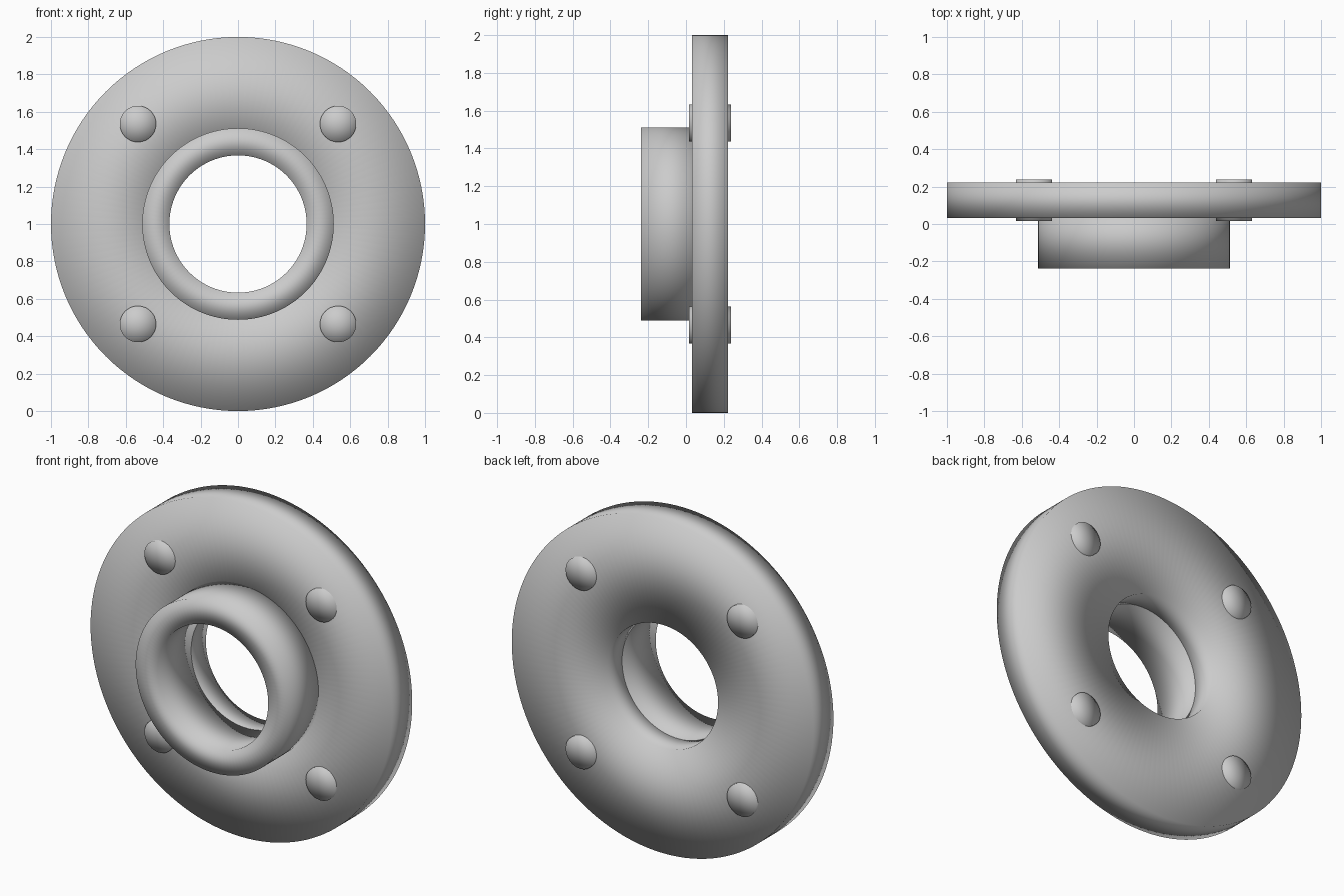
import bpy, bmesh
from math import pi
from mathutils import Matrix, Vector

CENTRE = Vector((0, 0, 1))

cube = bpy.data.objects.get("Cube")
if cube:
    bpy.data.objects.remove(cube, do_unlink=True)


def finish(name, bm, location):
    """Turn a bmesh into a fully smooth-shaded object."""
    bmesh.ops.recalc_face_normals(bm, faces=bm.faces)
    for face in bm.faces:
        face.smooth = True
    mesh = bpy.data.meshes.new(name)
    bm.to_mesh(mesh)
    bm.free()
    obj = bpy.data.objects.new(name, mesh)
    obj.location = location
    bpy.context.collection.objects.link(obj)
    return obj


def ring(name, inner, outer, front, back, steps=128):
    """Spin a rectangular section about the y axis."""
    bm = bmesh.new()
    section = [(inner, front), (outer, front), (outer, back), (inner, back)]
    verts = [bm.verts.new((r, y, 0)) for r, y in section]
    edges = [bm.edges.new((verts[i], verts[(i + 1) % 4])) for i in range(4)]
    bmesh.ops.spin(bm, geom=verts + edges, cent=(0, 0, 0), axis=(0, 1, 0),
                   angle=2 * pi, steps=steps)
    bmesh.ops.remove_doubles(bm, verts=bm.verts, dist=0.0001)
    return finish(name, bm, CENTRE)


def pin(name, x, z, radius, front, back):
    """A solid round pin lying along y."""
    bm = bmesh.new()
    bmesh.ops.create_cone(bm, cap_ends=True, cap_tris=True, segments=48,
                          radius1=radius, radius2=radius, depth=back - front,
                          matrix=Matrix.Rotation(pi / 2, 4, 'X'))
    return finish(name, bm, CENTRE + Vector((x, (front + back) / 2, z)))


# Wide flange disc, and the hub collar seated a little way into its bore
ring("flange", 0.368, 1.0, 0.032, 0.222)
ring("hub_collar", 0.367, 0.512, -0.238, 0.08)

# Four bolts passing through the flange
OFFSET = 0.535
for side, sx in (("left", 1), ("right", -1)):
    for level, sz in (("upper", 1), ("lower", -1)):
        pin(f"bolt_{level}_{side}", sx * OFFSET, sz * OFFSET, 0.097, 0.016, 0.238)
